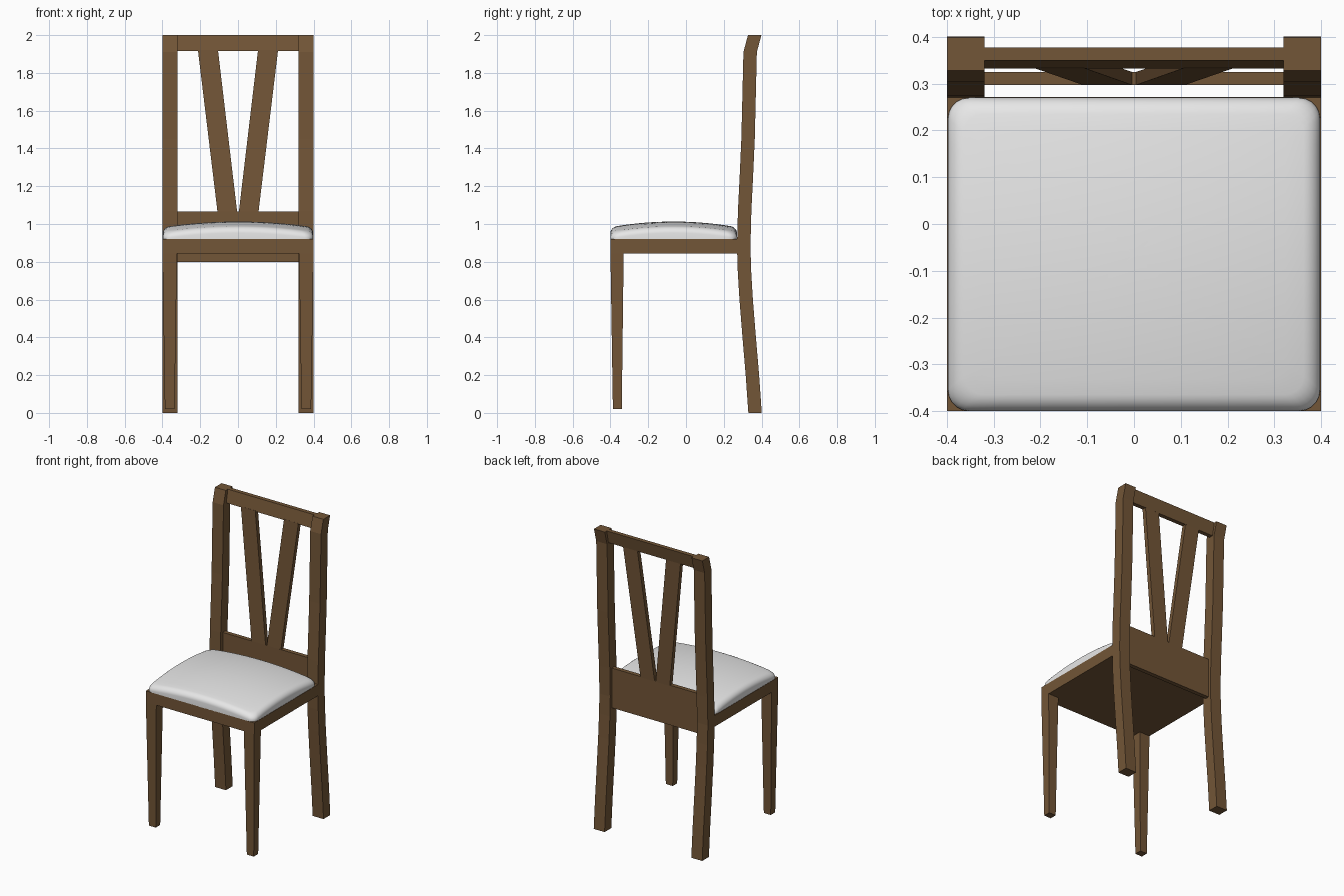
import bpy, bmesh, math

cube = bpy.data.objects.get("Cube")
if cube:
    bpy.data.objects.remove(cube, do_unlink=True)


def material(name, rgb):
    m = bpy.data.materials.new(name)
    m.use_nodes = True
    m.diffuse_color = (*rgb, 1)
    bsdf = m.node_tree.nodes["Principled BSDF"]
    bsdf.inputs["Base Color"].default_value = (*rgb, 1)
    bsdf.inputs["Roughness"].default_value = 0.7
    return m


wood = material("brown wood", (0.17, 0.092, 0.038))
fabric = material("white fabric", (0.8, 0.8, 0.8))


def loft(name, rings, mat):
    """Join closed rings of points into a capped solid."""
    bm = bmesh.new()
    loops = [[bm.verts.new(p) for p in ring] for ring in rings]
    n = len(loops[0])
    for a, b in zip(loops, loops[1:]):
        for i in range(n):
            j = (i + 1) % n
            bm.faces.new((a[i], a[j], b[j], b[i]))
    bm.faces.new(loops[0][::-1])
    bm.faces.new(loops[-1])
    bmesh.ops.recalc_face_normals(bm, faces=bm.faces)
    me = bpy.data.meshes.new(name)
    bm.to_mesh(me)
    bm.free()
    me.materials.append(mat)
    ob = bpy.data.objects.new(name, me)
    bpy.context.collection.objects.link(ob)
    return ob


def rect(x0, x1, y0, y1, z):
    return [(x0, y0, z), (x1, y0, z), (x1, y1, z), (x0, y1, z)]


def mirrored(name, sections):
    """Make a left (+x) part and its right twin from x0, x1, y0, y1, z sections."""
    for side, s in (("left", 1), ("right", -1)):
        loft(f"{side}_{name}", [rect(s * a, s * b, c, d, z) for a, b, c, d, z in sections], wood)


# Curved back posts running from floor to top: (z, front y)
path = [(0, 0.33), (0.2, 0.316), (0.4, 0.299), (0.6, 0.283), (0.75, 0.274), (0.88, 0.27),
        (1.07, 0.275), (1.25, 0.284), (1.45, 0.293), (1.7, 0.299), (1.91, 0.304), (2.0, 0.328)]
mirrored("back_post", [(0.32, 0.40, y, y + 0.071, z) for z, y in path])

# Tapered front legs
mirrored("front_leg", [(0.336, 0.387, -0.387, -0.34, 0.02), (0.323, 0.40, -0.40, -0.33, 0.85)])

# Seat frame
loft("seat_frame", [rect(-0.40, 0.40, -0.40, 0.272, z) for z in (0.845, 0.92)], wood)

# Back rails
loft("lower_back_rail", [rect(-0.325, 0.325, 0.297, 0.325, z) for z in (0.80, 1.065)], wood)
loft("top_back_rail", [rect(-0.325, 0.325, 0.333, 0.361, 1.915),
                       rect(-0.325, 0.325, 0.35, 0.378, 2.0)], wood)

# Slanted slats forming a V
mirrored("back_slat", [(0.004, 0.108, 0.297, 0.325, 1.06), (0.106, 0.212, 0.333, 0.361, 1.92)])

# Domed cushion with rounded edges
HX, HY, CY, R = 0.398, 0.335, -0.065, 0.035


def outline(hx, hy, r):
    """Rounded rectangle with subdivided sides, as x, y offsets from the centre."""
    corners = []
    for k, (sx, sy) in enumerate(((1, 1), (-1, 1), (-1, -1), (1, -1))):
        for i in range(6):
            a = math.pi / 2 * (k + i / 5)
            corners.append((sx * (hx - r) + r * math.cos(a), sy * (hy - r) + r * math.sin(a)))
    pts = []
    for i, p in enumerate(corners):
        q = corners[(i + 1) % len(corners)]
        steps = 12 if i % 6 == 5 else 1
        pts += [(p[0] + (q[0] - p[0]) * t / steps, p[1] + (q[1] - p[1]) * t / steps)
                for t in range(steps)]
    return pts


def dome(x, y):
    return 0.953 + 0.03 * (1 - (x / HX) ** 2) + 0.03 * (1 - (y / HY) ** 2)


base = outline(HX, HY, 0.045)
rings = [[(x, y + CY, 0.919) for x, y in base]]
for i in range(7):
    a = math.pi / 2 * i / 6
    inset, drop = R * (1 - math.cos(a)), 0.03 * (1 - math.sin(a))
    fx, fy = 1 - inset / HX, 1 - inset / HY
    rings.append([(x * fx, y * fy + CY, max(0.922, dome(x * fx, y * fy) - drop)) for x, y in base])
for i in range(1, 10):
    f = (1 - i / 9.2)
    fx, fy = f * (1 - R / HX), f * (1 - R / HY)
    rings.append([(x * fx, y * fy + CY, dome(x * fx, y * fy)) for x, y in base])
cushion = loft("seat_cushion", rings, fabric)

bpy.ops.object.select_all(action="DESELECT")
cushion.select_set(True)
bpy.context.view_layer.objects.active = cushion
bpy.ops.object.shade_smooth_by_angle(angle=math.radians(50))
